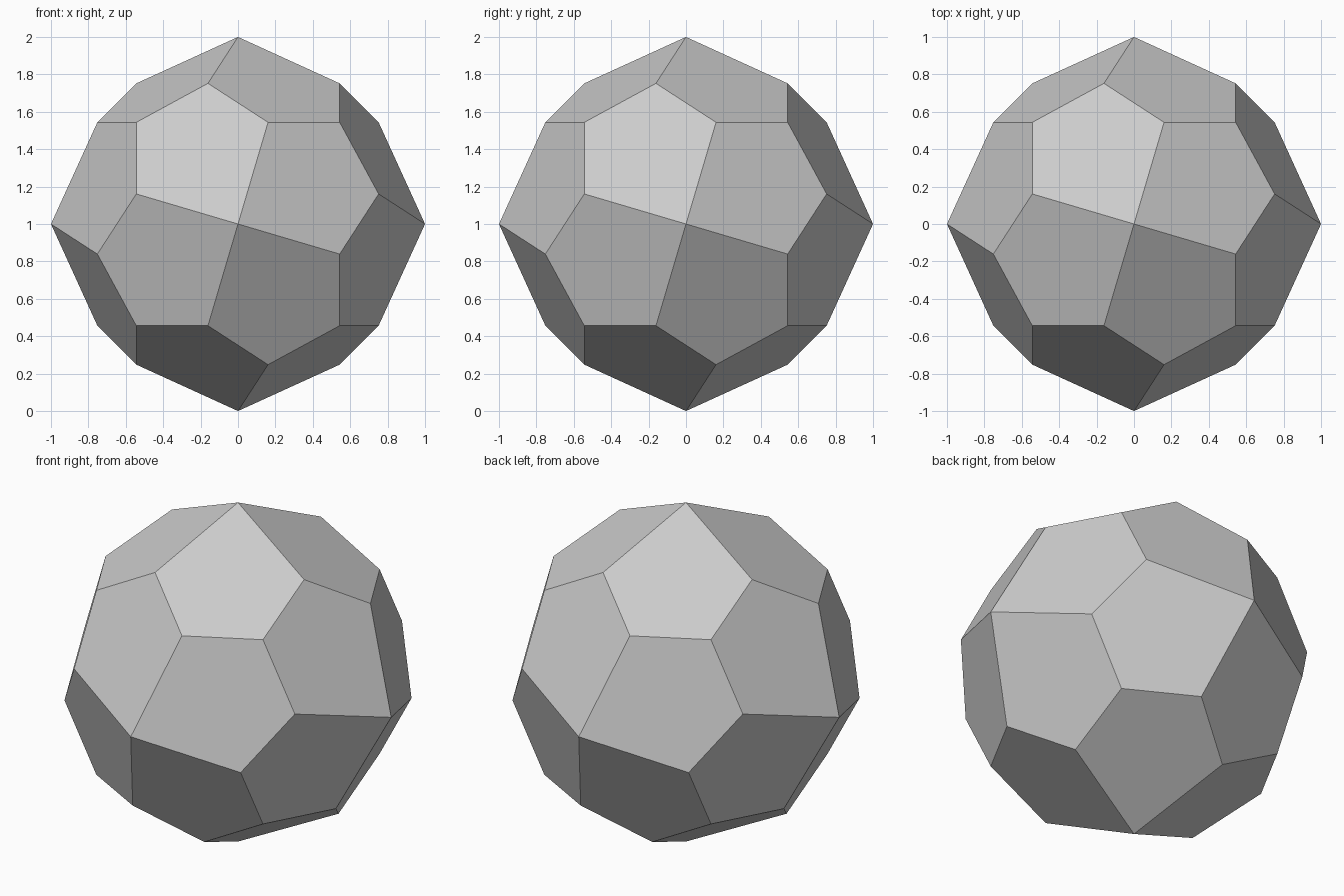
import bpy, bmesh, math
from itertools import permutations, product

if "Cube" in bpy.data.objects:
    bpy.data.objects.remove(bpy.data.objects["Cube"])

# Tribonacci constant sets the proportions of the 24-faced pentagonal solid
t = 1.8392867552141612
a, b, c = 1 / t**3, (2 * t + 1) / t**3, 1 / t

# Axis tips and cube corners
points = [tuple(s if i == k else 0 for i in range(3)) for k in range(3) for s in (-1, 1)]
points += [tuple(c * s for s in signs) for signs in product((-1, 1), repeat=3)]

# Twisted corners: sign parity follows permutation parity (fixes handedness)
for p in permutations(range(3)):
    parity = (p[1] - p[0]) * (p[2] - p[0]) * (p[2] - p[1]) // 2
    for signs in product((-1, 1), repeat=3):
        if math.prod(signs) == -parity:
            points.append(tuple((a, b, c)[i] * s for i, s in zip(p, signs)))

# Convex hull, with coplanar triangles merged into flat pentagons
bm = bmesh.new()
for x, y, z in points:
    bm.verts.new((x, y, z + 1))
bmesh.ops.convex_hull(bm, input=bm.verts[:])
bmesh.ops.dissolve_limit(bm, angle_limit=math.radians(2), verts=bm.verts[:], edges=bm.edges[:])
bmesh.ops.recalc_face_normals(bm, faces=bm.faces[:])
mesh = bpy.data.meshes.new("pentagonal_solid")
bm.to_mesh(mesh)
bm.free()
bpy.context.collection.objects.link(bpy.data.objects.new("pentagonal_solid", mesh))
